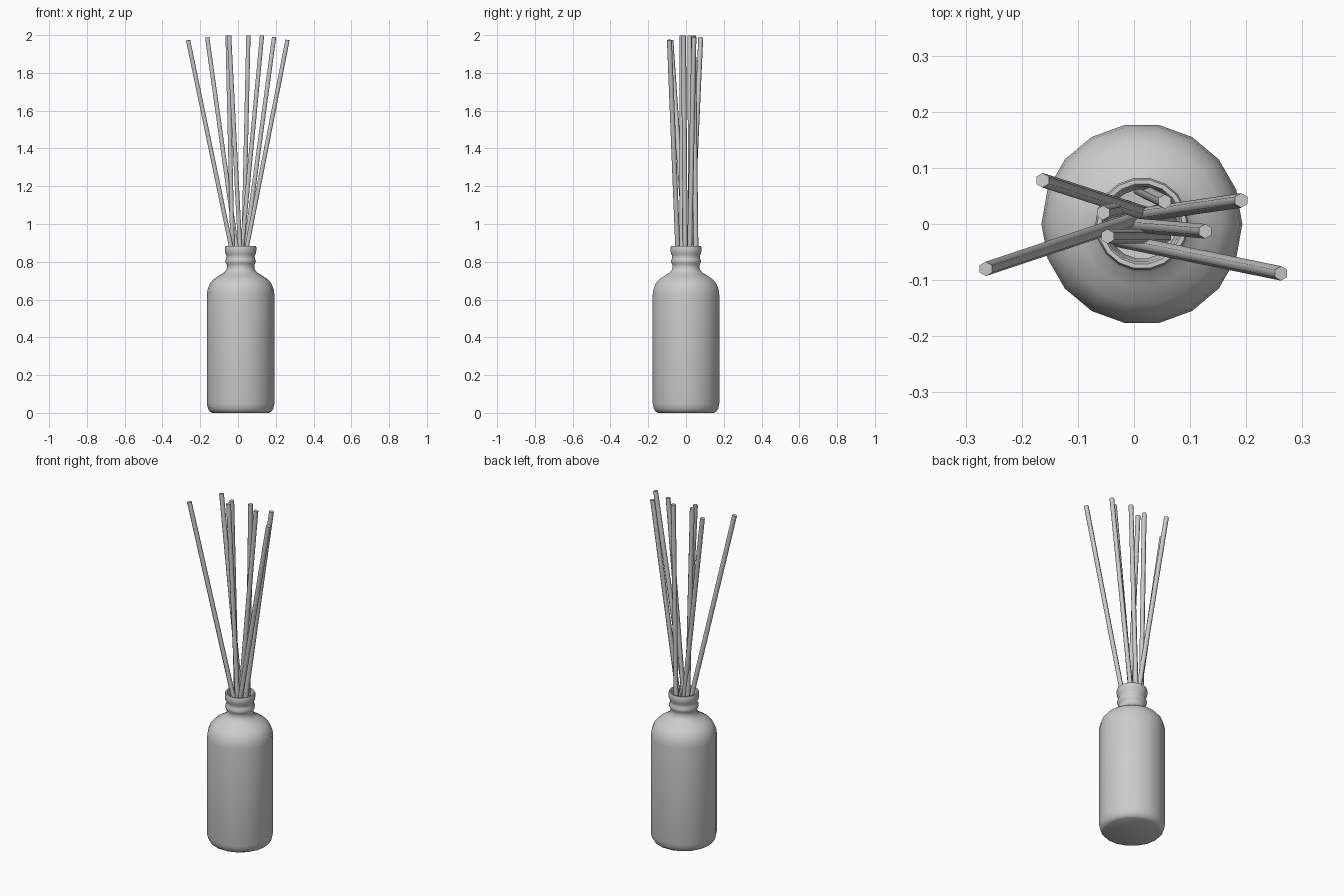
import bpy, bmesh, math
from mathutils import Vector

if "Cube" in bpy.data.objects:
    bpy.data.objects.remove(bpy.data.objects["Cube"])

SIDES = 18
CX = 0.014


def finish(name, bm, angle):
    bmesh.ops.recalc_face_normals(bm, faces=bm.faces)
    mesh = bpy.data.meshes.new(name)
    bm.to_mesh(mesh)
    bm.free()
    ob = bpy.data.objects.new(name, mesh)
    bpy.context.collection.objects.link(ob)
    bpy.ops.object.select_all(action='DESELECT')
    bpy.context.view_layer.objects.active = ob
    ob.select_set(True)
    bpy.ops.object.shade_smooth_by_angle(angle=math.radians(angle))
    return ob


def lathe(name, profile):
    bm = bmesh.new()
    rings = []
    for r, z in profile:
        rings.append([bm.verts.new((CX + r * math.cos(2 * math.pi * i / SIDES),
                                    r * math.sin(2 * math.pi * i / SIDES), z))
                      for i in range(SIDES)])
    for a, b in zip(rings, rings[1:]):
        for i in range(SIDES):
            j = (i + 1) % SIDES
            bm.faces.new((a[i], a[j], b[j], b[i]))
    bm.faces.new(rings[0])
    bm.faces.new(rings[-1])
    return finish(name, bm, 40)


# Glass bottle: outer wall up to the lip, then down the inside to the floor
bottle_profile = [
    (0.150, 0.0), (0.163, 0.007), (0.173, 0.022), (0.179, 0.05),
    (0.179, 0.625), (0.175, 0.655), (0.163, 0.685), (0.143, 0.708),
    (0.112, 0.728), (0.088, 0.743), (0.076, 0.757), (0.072, 0.772),
    (0.073, 0.785), (0.079, 0.795), (0.081, 0.806), (0.075, 0.818),
    (0.074, 0.832), (0.081, 0.844), (0.083, 0.860), (0.083, 0.876),
    (0.080, 0.884), (0.072, 0.884), (0.068, 0.876),
    (0.062, 0.80), (0.062, 0.765), (0.076, 0.737), (0.105, 0.715),
    (0.134, 0.697), (0.153, 0.676), (0.164, 0.652), (0.168, 0.625),
    (0.168, 0.05), (0.160, 0.022), (0.145, 0.014),
]
lathe("bottle", bottle_profile)


# Hexagonal reeds fanning out of the neck: (tip, foot)
def reed(name, tip, foot, r=0.013):
    tip, foot = Vector(tip), Vector(foot)
    axis = tip - foot
    bm = bmesh.new()
    bmesh.ops.create_cone(bm, cap_ends=True, segments=6, radius1=r,
                          radius2=r, depth=axis.length)
    rot = Vector((0, 0, 1)).rotation_difference(axis).to_matrix()
    bmesh.ops.rotate(bm, verts=bm.verts, matrix=rot)
    bmesh.ops.translate(bm, verts=bm.verts, vec=(tip + foot) / 2)
    return finish(name, bm, 65)


reeds = [
    ((-0.264, -0.080, 1.972), (0.140, 0.055, 0.03)),
    ((-0.163, 0.078, 1.988), (0.110, -0.010, 0.03)),
    ((-0.055, 0.020, 1.998), (-0.010, 0.030, 0.02)),
    ((-0.047, -0.022, 1.998), (0.055, -0.022, 0.02)),
    ((0.055, 0.040, 1.998), (0.010, 0.062, 0.02)),
    ((0.127, -0.013, 1.998), (-0.060, 0.003, 0.02)),
    ((0.191, 0.042, 1.990), (-0.075, 0.003, 0.03)),
    ((0.262, -0.088, 1.974), (-0.120, -0.010, 0.03)),
]
for n, (tip, foot) in enumerate(reeds, 1):
    reed(f"reed_{n}", tip, foot)
